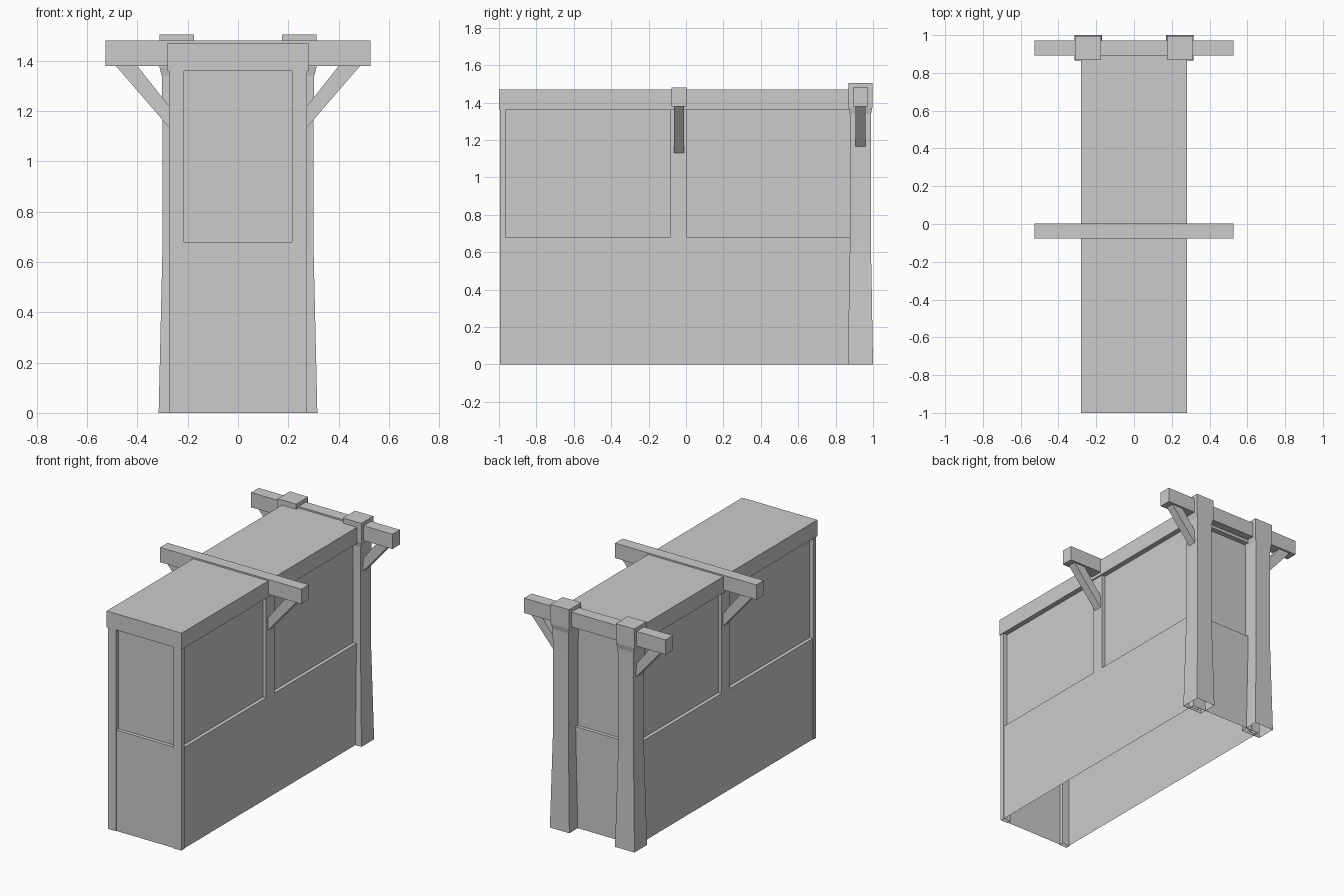
import bpy, bmesh, math
from mathutils import Matrix

if "Cube" in bpy.data.objects:
    bpy.data.objects.remove(bpy.data.objects["Cube"], do_unlink=True)

grey = bpy.data.materials.new("plain_grey")
grey.use_nodes = True
grey.diffuse_color = (0.6, 0.6, 0.6, 1)
grey.node_tree.nodes["Principled BSDF"].inputs["Base Color"].default_value = (0.6, 0.6, 0.6, 1)

MID_Y = -0.04        # centre of the walled body along y
SILL, EAVES = 0.68, 1.36


def finish(name, bm):
    mesh = bpy.data.meshes.new(name)
    bm.to_mesh(mesh)
    bm.free()
    mesh.materials.append(grey)
    obj = bpy.data.objects.new(name, mesh)
    bpy.context.scene.collection.objects.link(obj)
    return obj


def loft(name, rings, centre=(0, 0), open_bottom=False):
    """Square-sided column through rings of (z, half x, half y)."""
    bm = bmesh.new()
    cx, cy = centre
    loops = [[bm.verts.new((cx + sx * hx, cy + sy * hy, z))
              for sx, sy in ((-1, -1), (1, -1), (1, 1), (-1, 1))] for z, hx, hy in rings]
    for a, b in zip(loops, loops[1:]):
        for i in range(4):
            j = (i + 1) % 4
            bm.faces.new((a[i], a[j], b[j], b[i]))
    bm.faces.new(loops[-1])
    if not open_bottom:
        bm.faces.new(loops[0][::-1])
    return finish(name, bm)


def box(name, x, y, z, open_bottom=False):
    hx, hy = (x[1] - x[0]) / 2, (y[1] - y[0]) / 2
    return loft(name, [(z[0], hx, hy), (z[1], hx, hy)],
                ((x[0] + x[1]) / 2, (y[0] + y[1]) / 2), open_bottom)


def wall(name, columns, distance, angle, recessed, depth=0.025):
    """Wall sheet whose upper cells in the chosen columns are set back."""
    bm = bmesh.new()
    grid = [[bm.verts.new((u, -distance, z)) for u in columns] for z in (0, SILL, EAVES)]
    panels = []
    for row in range(2):
        for c in range(len(columns) - 1):
            f = bm.faces.new((grid[row][c], grid[row][c + 1], grid[row + 1][c + 1], grid[row + 1][c]))
            if row == 1 and c in recessed:
                panels.append(f)
    bm.normal_update()
    bmesh.ops.inset_individual(bm, faces=panels, thickness=0, depth=-depth)
    place = Matrix.Translation((0, MID_Y, 0)) @ Matrix.Rotation(math.radians(angle), 4, "Z")
    bmesh.ops.transform(bm, matrix=place, verts=bm.verts)
    return finish(name, bm)


def brace(name, side, y):
    """Slanted strut between wall and beam, extruded along y."""
    bm = bmesh.new()
    profile = [(0.27, 1.13), (0.49, 1.385), (0.405, 1.385), (0.27, 1.215)]
    face = bm.faces.new([bm.verts.new((side * x, y - 0.0275, z)) for x, z in profile])
    new = bmesh.ops.extrude_face_region(bm, geom=[face], use_keep_orig=True)["geom"]
    bmesh.ops.translate(bm, vec=(0, 0.055, 0),
                        verts=[v for v in new if isinstance(v, bmesh.types.BMVert)])
    bmesh.ops.recalc_face_normals(bm, faces=bm.faces)
    return finish(name, bm)


# Walls with set-back upper panels
end_columns = [-0.27, -0.215, 0.215, 0.27]
side_columns = [-0.95, -0.925, -0.045, 0.045, 0.925, 0.95]
wall("front_wall", end_columns, 0.95, 0, {1})
wall("back_wall", end_columns, 0.95, 180, {1})
wall("left_wall", side_columns, 0.27, 90, {1, 3})
wall("right_wall", side_columns, 0.27, -90, {1, 3})

# Flat roof slab
box("roof", (-0.28, 0.28), (MID_Y - 0.96, MID_Y + 0.96), (EAVES, 1.47))

for side, label in ((1, "left"), (-1, "right")):
    # Slim corner posts of the body
    for end, place in ((-1, "front"), (1, "back")):
        loft(f"{place}_{label}_corner_post", [(0, 0.03, 0.015), (EAVES, 0.03, 0.015)],
             (side * 0.245, MID_Y + end * 0.94), True)
    # Flared rear pillars
    loft(f"{label}_pillar", [(0, 0.0725, 0.0675), (0.65, 0.0575, 0.056), (1.2, 0.0575, 0.056),
                             (1.34, 0.06, 0.057), (1.375, 0.069, 0.064), (1.505, 0.069, 0.064)],
         (side * 0.243, 0.9325), True)
    # Struts beneath the beams
    for y, place in ((-0.0375, "middle"), (0.9325, "back")):
        brace(f"{place}_{label}_brace", side, y)

# Cross beams
for y, place in ((-0.0375, "middle"), (0.9325, "back")):
    box(f"{place}_beam", (-0.527, 0.527), (y - 0.04, y + 0.04), (1.38, 1.48))
